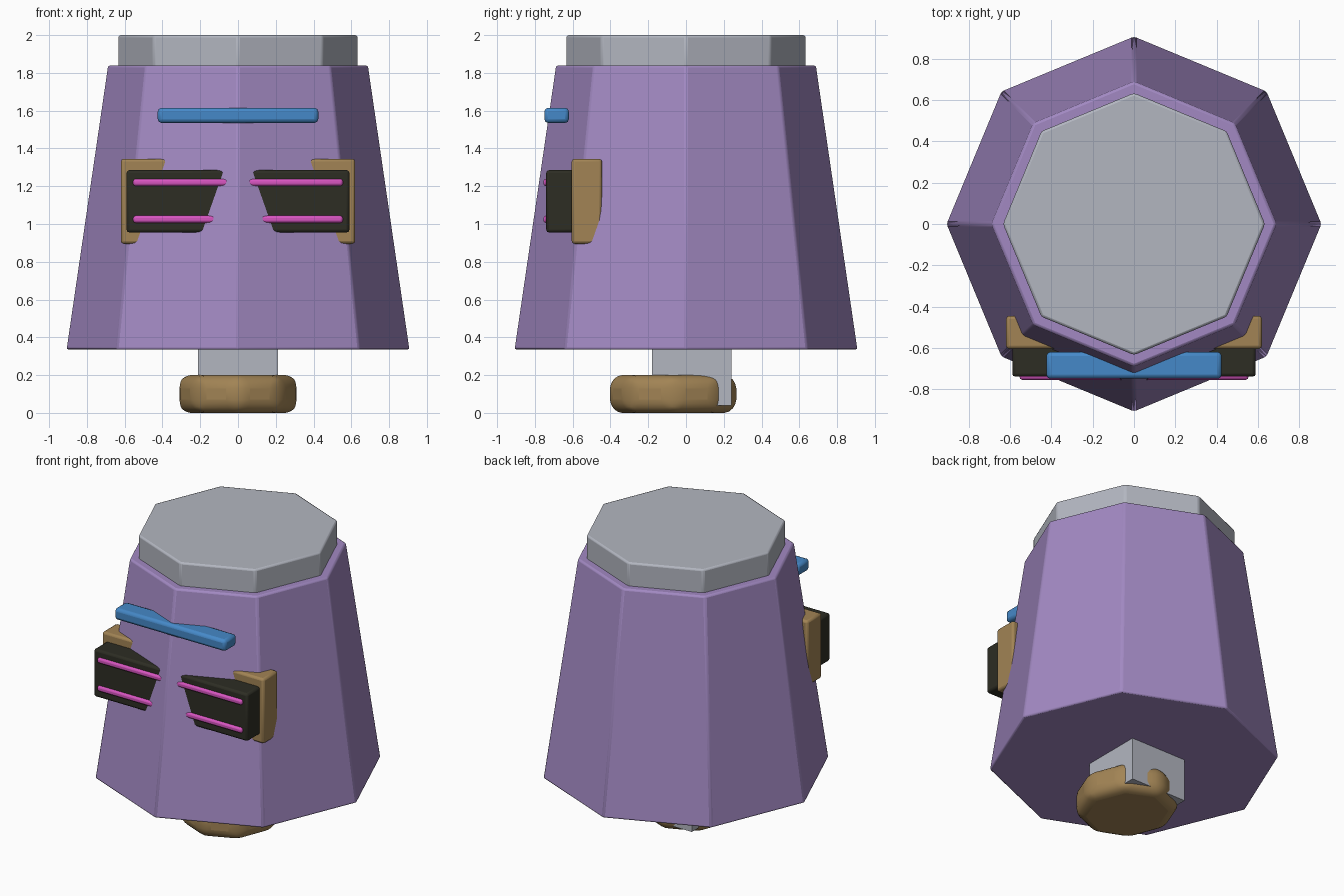
import bpy, math

if "Cube" in bpy.data.objects:
    bpy.data.objects.remove(bpy.data.objects["Cube"])


def material(name, r, g, b):
    m = bpy.data.materials.new(name)
    m.diffuse_color = (r, g, b, 1)
    m.use_nodes = True
    m.node_tree.nodes["Principled BSDF"].inputs["Base Color"].default_value = m.diffuse_color
    return m


purple = material("purple", 0.36, 0.25, 0.54)
grey = material("light grey", 0.45, 0.47, 0.53)
tan = material("tan", 0.36, 0.23, 0.09)
black = material("near black", 0.026, 0.026, 0.017)
pink = material("pink", 0.68, 0.09, 0.53)
blue = material("blue", 0.06, 0.25, 0.58)


def finish(ob, name, mat, bevel, segments):
    ob.name = name
    ob.data.materials.append(mat)
    if bevel:
        mod = ob.modifiers.new("soft_edges", "BEVEL")
        mod.width = bevel
        mod.segments = segments
        mod.limit_method = "ANGLE"
    bpy.ops.object.shade_smooth_by_angle(angle=math.radians(30))
    return ob


def octagon(name, mat, r1, r2, z1, z2, bevel=0.012, segments=2, y=0, sy=1):
    """Eight-sided frustum with corners on the axes."""
    bpy.ops.mesh.primitive_cone_add(vertices=8, radius1=r1, radius2=r2,
                                    depth=z2 - z1, location=(0, y, (z1 + z2) / 2))
    ob = bpy.context.object
    ob.scale = (1, sy, 1)
    bpy.ops.object.transform_apply(location=False, rotation=False, scale=True)
    return finish(ob, name, mat, bevel, segments)


def box(name, mat, x, y, z, bevel=0.012, segments=2):
    """Box given by its (min, max) on each axis."""
    bpy.ops.mesh.primitive_cube_add(size=1, location=[sum(a) / 2 for a in (x, y, z)])
    ob = bpy.context.object
    ob.scale = [a[1] - a[0] for a in (x, y, z)]
    bpy.ops.object.transform_apply(location=False, rotation=False, scale=True)
    return finish(ob, name, mat, bevel, segments)


# Tapered body and its cap
octagon("body", purple, 0.91, 0.69, 0.335, 1.84)
octagon("cap", grey, 0.635, 0.635, 1.78, 2.0)

# Single leg and rounded foot
box("leg", grey, (-0.213, 0.213), (-0.18, 0.24), (0.04, 0.40), 0)
octagon("foot", tan, 0.325, 0.325, 0.0, 0.2, 0.07, 5, -0.068, 1.07)

# Brow bar
box("brow_bar", blue, (-0.425, 0.425), (-0.75, -0.62), (1.535, 1.615), 0.02, 2)

# Side brackets, dark panels and trim strips, left and right
for side, s in (("left", -1), ("right", 1)):
    def span(a, b):
        return tuple(sorted((s * a, s * b)))
    box(side + "_bracket", tan, span(0.30, 0.62), (-0.605, -0.445), (0.895, 1.345), 0.015)
    box(side + "_panel", black, span(0.04, 0.59), (-0.74, -0.55), (0.955, 1.285), 0.015)
    for level, z in (("lower", 1.025), ("upper", 1.22)):
        box(f"{side}_{level}_strip", pink, span(0.03, 0.555), (-0.755, -0.715),
            (z - 0.019, z + 0.019), 0.013)
